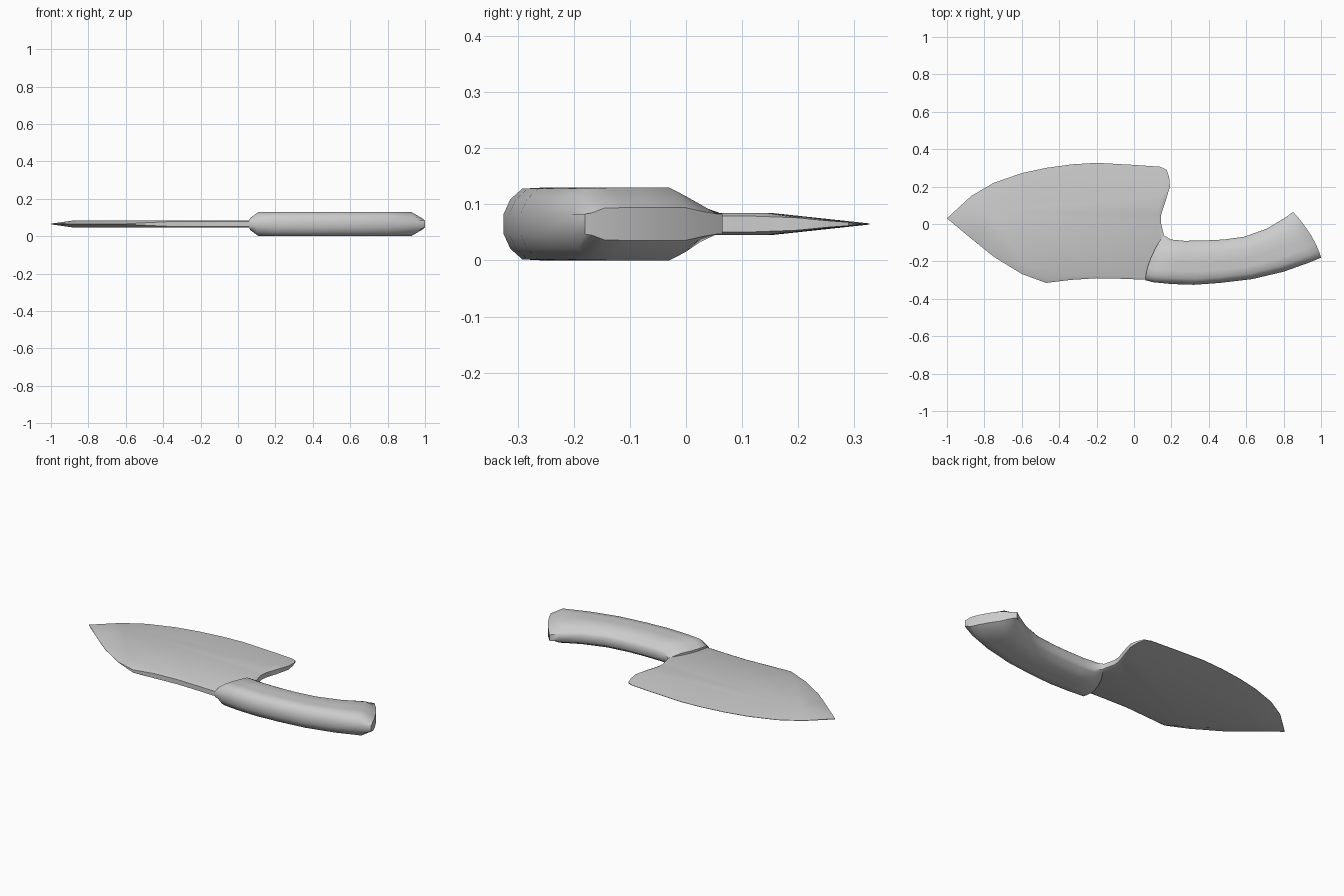
import bpy, bmesh

ZC = 0.065  # mid-plane height of the whole knife


def finish(bm, name, angle):
    bmesh.ops.recalc_face_normals(bm, faces=bm.faces[:])
    me = bpy.data.meshes.new(name)
    bm.to_mesh(me)
    bm.free()
    ob = bpy.data.objects.new(name, me)
    bpy.context.collection.objects.link(ob)
    bpy.ops.object.select_all(action='DESELECT')
    ob.select_set(True)
    bpy.context.view_layer.objects.active = ob
    bpy.ops.object.shade_smooth_by_angle(angle=angle)
    return ob


# Blade: outer outline (x, y), rim half thickness, inner flat outline (x, y)
blade = [
    (-1.0, 0.03, .002, -.87, .025), (-.87, .15, .001, -.80, .06),
    (-.75, .22, .001, -.70, .09), (-.60, .272, .001, -.58, .115),
    (-.47, .30, .001, -.46, .132), (-.33, .319, .001, -.33, .145),
    (-.20, .327, .001, -.20, .15), (0, .316, .001, 0, .15),
    (.14, .306, .001, .11, .15), (.175, .29, .003, .14, .145),
    (.188, .25, .006, .15, .143), (.192, .20, .011, .155, .14),
    (.168, .12, .014, .152, .115), (.145, .05, .014, .131, .05),
    (.143, .01, .014, .129, .01), (.16, -.06, .014, .145, -.065),
    (.22, -.13, .014, .20, -.14), (.18, -.29, .014, .17, -.278),
    (.06, -.298, .014, .06, -.285), (-.06, -.293, .014, -.06, -.28),
    (-.20, -.29, .014, -.20, -.277), (-.34, -.299, .014, -.34, -.285),
    (-.47, -.315, .008, -.46, -.295), (-.60, -.267, .001, -.56, -.23),
    (-.75, -.175, .001, -.70, -.125), (-.88, -.07, .001, -.82, -.03),
]
H = 0.02
bm = bmesh.new()
rings = [[], [], [], []]
for x, y, h, ix, iy in blade:
    for ring, co in zip(rings, ((ix, iy, ZC + H), (x, y, ZC + h),
                                (x, y, ZC - h), (ix, iy, ZC - H))):
        ring.append(bm.verts.new(co))
n = len(blade)
for a, b in zip(rings, rings[1:]):
    for i in range(n):
        j = (i + 1) % n
        bm.faces.new((a[i], a[j], b[j], b[i]))
bm.faces.new(rings[0])
bm.faces.new(rings[3][::-1])
finish(bm, "blade", 0.6)

# Handle: stations (lower point, upper point, thickness scale, end bow)
stations = [
    (.06, -.30, .16, -.06, .5, -.02), (.10, -.311, .195, -.083, 1, -.012),
    (.20, -.321, .27, -.09, 1, 0), (.32, -.325, .38, -.088, 1, 0),
    (.46, -.315, .48, -.083, 1, 0), (.63, -.295, .59, -.068, 1, 0),
    (.80, -.255, .71, -.025, 1, 0), (.94, -.205, .81, .035, 1, .015),
    (1.0, -.18, .85, .065, .45, .02),
]
# Cross-section: fraction across the width, half thickness
half = [(0, .018), (.05, .044), (.14, .063), (.3, .065), (.5, .065),
        (.73, .065), (.85, .050), (.96, .032), (1, .02)]
section = half + [(t, -h) for t, h in reversed(half)]
bm = bmesh.new()
loops = []
for x0, y0, x1, y1, s, bow in stations:
    loop = []
    for t, h in section:
        k = s if s == 1 else min(1, max(s, .02 * .9 / abs(h)))
        loop.append(bm.verts.new((x0 + (x1 - x0) * t + bow * 4 * t * (1 - t),
                                  y0 + (y1 - y0) * t, ZC + h * k)))
    loops.append(loop)
m = len(section)
for a, b in zip(loops, loops[1:]):
    for i in range(m):
        j = (i + 1) % m
        bm.faces.new((a[i], a[j], b[j], b[i]))
# End caps as strips across the thickness
for loop in (loops[0], loops[-1]):
    for i in range(len(half) - 1):
        bm.faces.new((loop[i], loop[i + 1], loop[m - 2 - i], loop[m - 1 - i]))
finish(bm, "handle", 0.9)
